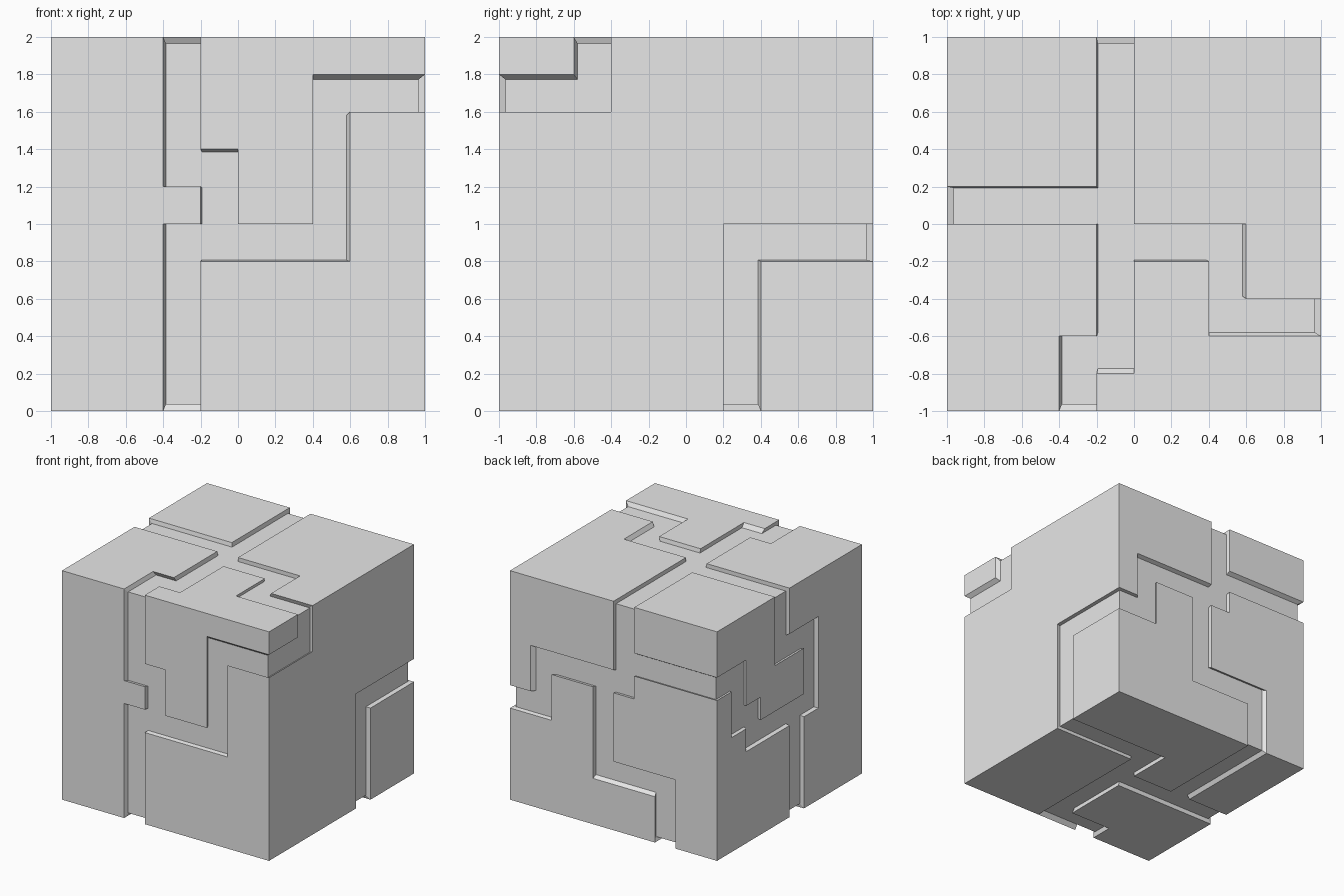
import bpy
import bmesh

CELLS = 10        # grid cells along each cube edge
FLOOR = 0.965     # groove floors are the surface scaled toward the centre

if "Cube" in bpy.data.objects:
    bpy.data.objects.remove(bpy.data.objects["Cube"], do_unlink=True)

# Groove centre lines on each side, as corner cells of right-angled paths.
# Cells count along the side's two remaining axes, in x, y, z order.
front = [
    [(3, 9), (3, 6), (4, 6), (4, 4), (3, 4), (3, 0)],
    [(4, 4), (7, 4), (7, 8), (9, 8)],
]
back = [
    [(4, 9), (4, 6), (8, 6), (8, 4), (9, 4)],
    [(4, 7), (0, 7)],
    [(5, 6), (5, 2), (2, 2), (2, 0)],
]
plus_x = [
    [(0, 8), (2, 8), (2, 9)],
    [(6, 0), (6, 4), (9, 4)],
]
minus_x = [
    [(5, 9), (5, 7), (3, 7), (3, 4), (7, 4), (7, 5), (8, 5), (8, 7), (9, 7)],
    [(4, 4), (4, 0)],
]
top = [
    [(4, 9), (4, 1), (3, 1), (3, 0)],
    [(0, 5), (4, 5)],
    [(4, 4), (7, 4), (7, 2), (9, 2)],
]
bottom = [
    [(9, 6), (5, 6), (5, 0), (3, 0)],
    [(5, 4), (0, 4)],
    [(2, 4), (2, 9)],
]


def path_cells(paths):
    """All grid cells crossed by the right-angled paths."""
    cells = set()
    for path in paths:
        for (a, b), (c, d) in zip(path, path[1:]):
            for u in range(min(a, c), max(a, c) + 1):
                for v in range(min(b, d), max(b, d) + 1):
                    cells.add((u, v))
    return cells


# Sides keyed by axis and whether they face the positive direction
grooves = {
    (0, True): path_cells(plus_x), (0, False): path_cells(minus_x),
    (1, True): path_cells(back), (1, False): path_cells(front),
    (2, True): path_cells(top), (2, False): path_cells(bottom),
}


def in_groove(face):
    centre = face.calc_center_median()
    axis = max(range(3), key=lambda i: abs(centre[i]))
    cell = tuple(int((centre[i] + 1) * CELLS / 2) for i in range(3) if i != axis)
    return cell in grooves[axis, centre[axis] > 0]


# Gridded cube
bm = bmesh.new()
bmesh.ops.create_cube(bm, size=2)
bmesh.ops.subdivide_edges(bm, edges=bm.edges[:], cuts=CELLS - 1, use_grid_fill=True)

# Sink the grooves, with walls running toward the centre
picked = [f for f in bm.faces if in_groove(f)]
sunk = bmesh.ops.extrude_face_region(bm, geom=picked)["geom"]
for vert in sunk:
    if isinstance(vert, bmesh.types.BMVert):
        vert.co *= FLOOR
bmesh.ops.delete(bm, geom=[f for f in picked if f.is_valid], context='FACES')

# Merge the grid into clean flat plates, floors and walls
bmesh.ops.dissolve_limit(bm, angle_limit=0.01, verts=bm.verts[:], edges=bm.edges[:])
bmesh.ops.recalc_face_normals(bm, faces=bm.faces[:])
bmesh.ops.translate(bm, verts=bm.verts[:], vec=(0, 0, 1))

mesh = bpy.data.meshes.new("grooved_cube")
bm.to_mesh(mesh)
bm.free()
cube = bpy.data.objects.new("grooved_cube", mesh)
bpy.context.collection.objects.link(cube)

# Plain grey
grey = bpy.data.materials.new("light_grey")
grey.use_nodes = True
grey.diffuse_color = (0.8, 0.8, 0.8, 1)
for node in grey.node_tree.nodes:
    if node.type == 'BSDF_PRINCIPLED':
        node.inputs["Base Color"].default_value = grey.diffuse_color
mesh.materials.append(grey)
